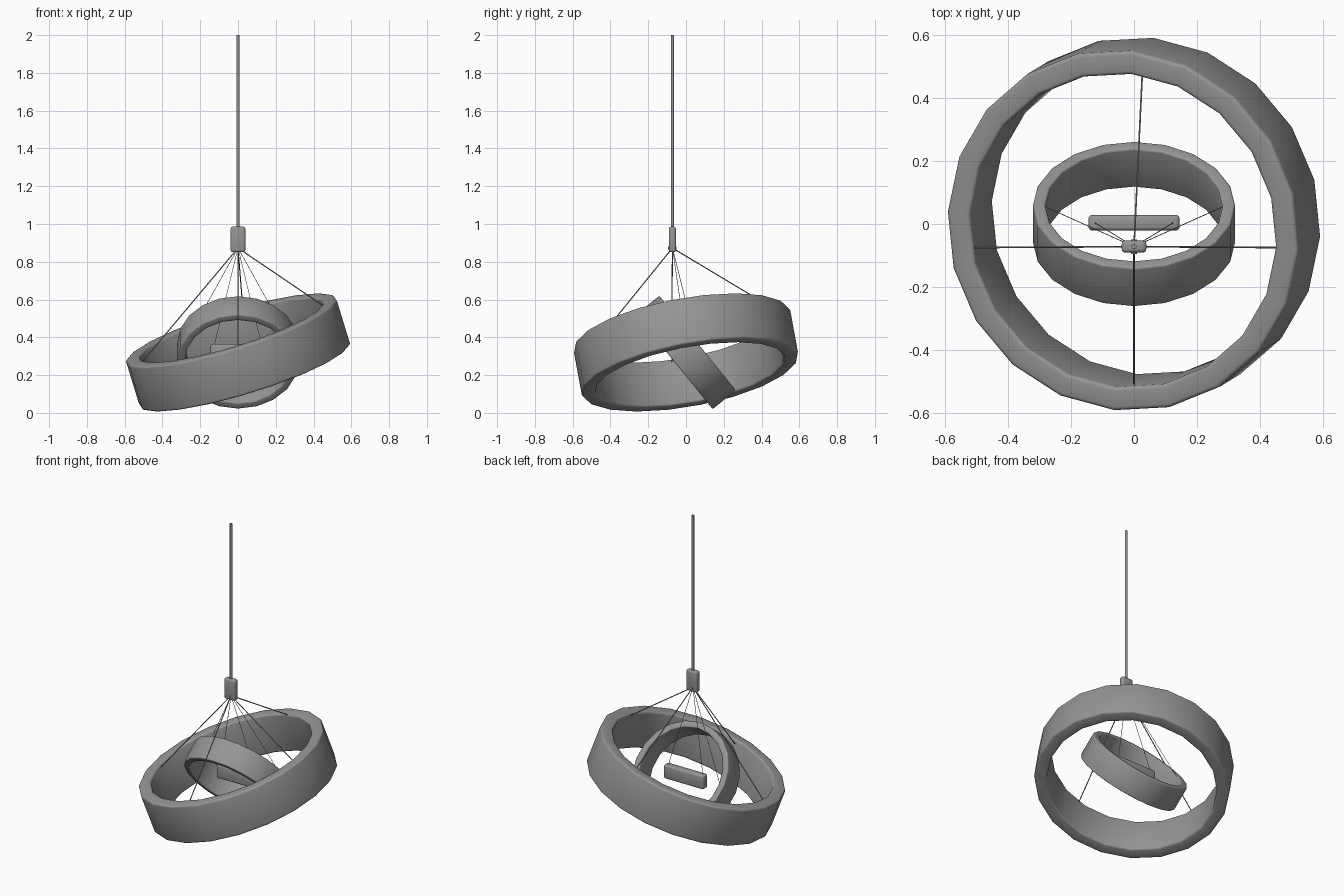
import bpy, bmesh
from math import radians, cos, sin, pi
from mathutils import Vector, Matrix, Euler

cube = bpy.data.objects.get("Cube")
if cube:
    bpy.data.objects.remove(cube, do_unlink=True)

grey = bpy.data.materials.new("mid_grey")
grey.use_nodes = True
GREY = (0.3, 0.3, 0.3, 1)
grey.diffuse_color = GREY
grey.node_tree.nodes["Principled BSDF"].inputs["Base Color"].default_value = GREY


def finish(name, bm, bevel=0.0, matrix=Matrix()):
    """Round the sharp edges, then turn the bmesh into a shaded object."""
    bmesh.ops.recalc_face_normals(bm, faces=bm.faces)
    if bevel:
        sharp = [e for e in bm.edges if e.calc_face_angle(0) > radians(40)]
        bmesh.ops.bevel(bm, geom=sharp, offset=bevel, segments=3,
                        profile=0.5, affect='EDGES')
    mesh = bpy.data.meshes.new(name)
    bm.to_mesh(mesh)
    bm.free()
    mesh.materials.append(grey)
    obj = bpy.data.objects.new(name, mesh)
    obj.matrix_world = matrix
    bpy.context.collection.objects.link(obj)
    bpy.ops.object.select_all(action='DESELECT')
    obj.select_set(True)
    bpy.context.view_layer.objects.active = obj
    bpy.ops.object.shade_smooth_by_angle(angle=radians(35))
    return obj


def ring(name, outer, inner, width, bevel, matrix, phase=0.0, sides=20):
    """Flat band: a rectangular section swept round the local z axis."""
    bm = bmesh.new()
    section = [(outer, -width / 2), (outer, width / 2),
               (inner, width / 2), (inner, -width / 2)]
    loops = []
    for i in range(sides):
        a = phase + 2 * pi * i / sides
        loops.append([bm.verts.new((r * cos(a), r * sin(a), z)) for r, z in section])
    for i in range(sides):
        p, q = loops[i], loops[(i + 1) % sides]
        for k in range(4):
            m = (k + 1) % 4
            bm.faces.new((p[k], q[k], q[m], p[m]))
    return finish(name, bm, bevel, matrix)


def box(name, centre, size, bevel):
    bm = bmesh.new()
    bmesh.ops.create_cube(bm, size=1, matrix=Matrix.Diagonal((*size, 1)))
    return finish(name, bm, bevel, Matrix.Translation(centre))


def rod(name, start, end, radius, sides=8):
    """Cylinder between two points."""
    start, end = Vector(start), Vector(end)
    axis = end - start
    bm = bmesh.new()
    bmesh.ops.create_cone(bm, cap_ends=True, segments=sides, radius1=radius,
                          radius2=radius, depth=axis.length)
    turn = axis.to_track_quat('Z', 'Y').to_matrix().to_4x4()
    return finish(name, bm, 0, Matrix.Translation((start + end) / 2) @ turn)


# Tilted rings
CENTRE = Matrix.Translation((0, 0, 0.32))
outer_tilt = Euler((radians(10), radians(-17), 0)).to_matrix().to_4x4()
inner_tilt = Matrix.Rotation(radians(-51), 4, 'X')
ring("outer_ring", 0.584, 0.508, 0.255, 0.012, CENTRE @ outer_tilt, radians(-6))
ring("inner_ring", 0.322, 0.282, 0.158, 0.007, CENTRE @ inner_tilt)

# Centre bar
box("centre_bar", (0, 0.004, 0.32), (0.29, 0.05, 0.09), 0.012)

# Hanging rod, connector block and wire pin
HUB_Y = -0.072
rod("hanging_rod", (0, HUB_Y, 0.97), (0, HUB_Y, 2.0), 0.008, 16)
box("connector_block", (0, HUB_Y, 0.918), (0.078, 0.038, 0.135), 0.011)
rod("wire_pin", (0, HUB_Y - 0.023, 0.873), (0, HUB_Y + 0.023, 0.873), 0.009, 12)

# Suspension wires
hub = (0, HUB_Y, 0.873)
outer_ends = {"left": (0.455, -0.075, 0.565), "right": (-0.505, -0.075, 0.272),
              "front": (0, -0.508, 0.335), "back": (0.026, 0.47, 0.548)}
for side, end in outer_ends.items():
    rod("outer_wire_" + side, hub, end, 0.003, 6)
for side, s in (("left", 1), ("right", -1)):
    rod("inner_wire_" + side, hub, (s * 0.283, 0.055, 0.365), 0.0015, 6)
    rod("bar_wire_" + side, hub, (s * 0.125, 0.004, 0.36), 0.0015, 6)
